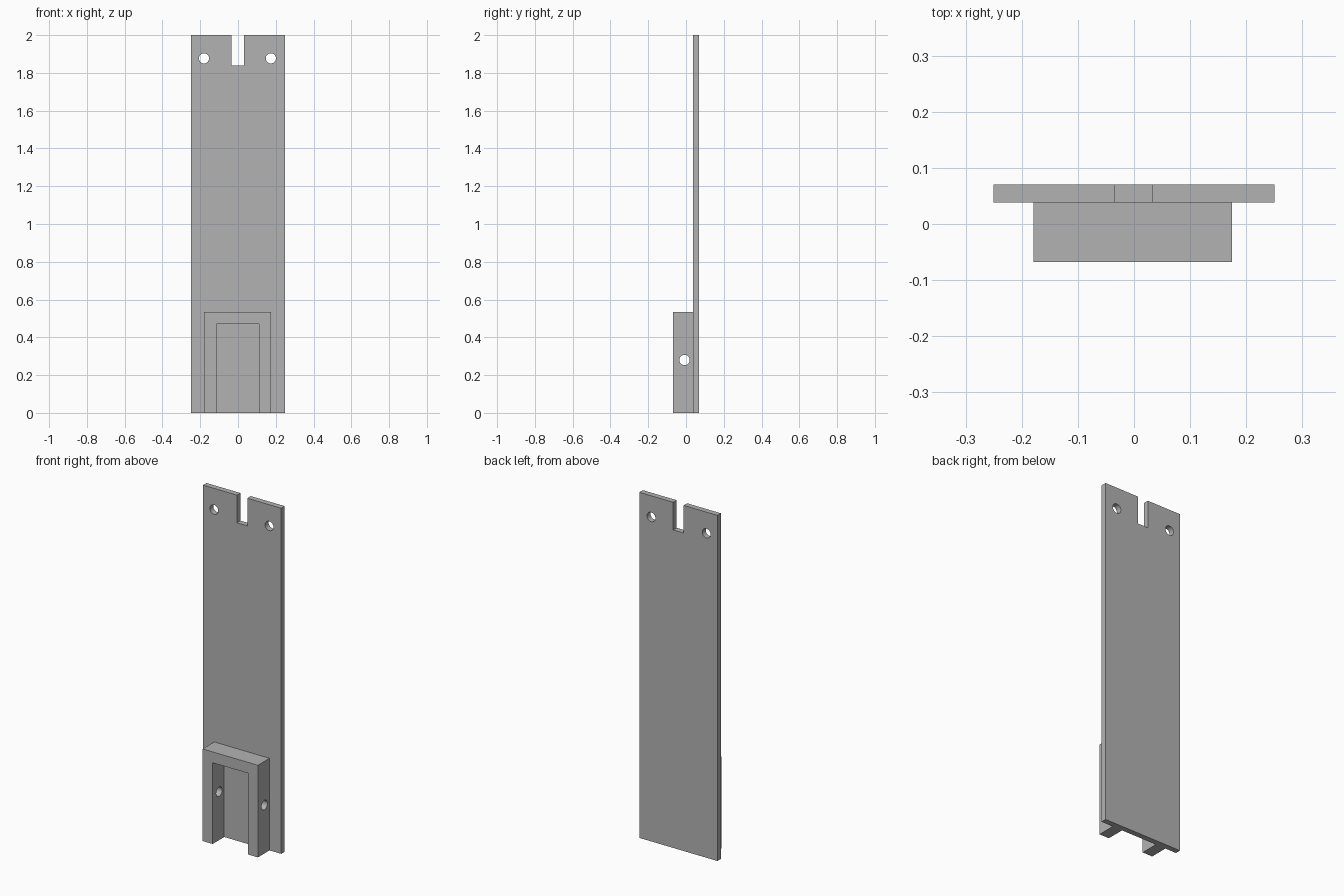
import bpy
import bmesh
from math import pi
from mathutils import Matrix, Vector

default = bpy.data.objects.get("Cube")
if default:
    bpy.data.objects.remove(default, do_unlink=True)

# One plain grey for the whole part
GREY = (0.45, 0.45, 0.45, 1.0)
grey = bpy.data.materials.new("plain_grey")
grey.use_nodes = True
grey.diffuse_color = GREY
grey.node_tree.nodes["Principled BSDF"].inputs["Base Color"].default_value = GREY

HOLE_RADIUS = 0.027


def finish(name, bm):
    bmesh.ops.recalc_face_normals(bm, faces=bm.faces[:])
    mesh = bpy.data.meshes.new(name)
    bm.to_mesh(mesh)
    bm.free()
    mesh.materials.append(grey)
    obj = bpy.data.objects.new(name, mesh)
    bpy.context.collection.objects.link(obj)
    return obj


def extruded(name, outline, y_front, y_back):
    """Extrude an x-z outline from y_front to y_back."""
    bm = bmesh.new()
    face = bm.faces.new([bm.verts.new((x, y_front, z)) for x, z in outline])
    grown = bmesh.ops.extrude_face_region(bm, geom=[face])["geom"]
    verts = [v for v in grown if isinstance(v, bmesh.types.BMVert)]
    bmesh.ops.translate(bm, verts=verts, vec=(0, y_back - y_front, 0))
    return finish(name, bm)


def drill(obj, centre, axis, depth):
    """Cut a round hole through obj along the given axis."""
    bm = bmesh.new()
    turn = Vector((0, 0, 1)).rotation_difference(Vector(axis)).to_matrix().to_4x4()
    bmesh.ops.create_cone(bm, cap_ends=True, segments=32, radius1=HOLE_RADIUS,
                          radius2=HOLE_RADIUS, depth=depth,
                          matrix=Matrix.Translation(centre) @ turn)
    cutter = finish("hole_cutter", bm)
    cutter.hide_render = True
    mod = obj.modifiers.new("hole", "BOOLEAN")
    mod.operation = "DIFFERENCE"
    mod.solver = "EXACT"
    mod.object = cutter
    bpy.context.view_layer.objects.active = obj
    bpy.ops.object.modifier_apply(modifier=mod.name)
    bpy.data.objects.remove(cutter, do_unlink=True)


def smooth_holes(obj):
    bpy.ops.object.select_all(action="DESELECT")
    obj.select_set(True)
    bpy.context.view_layer.objects.active = obj
    bpy.ops.object.shade_smooth_by_angle(angle=pi / 6)


# Long back plate with a slot in its top edge
plate = extruded("back_plate", [
    (-0.25, 0), (0.25, 0), (0.25, 2), (0.033, 2),
    (0.033, 1.84), (-0.034, 1.84), (-0.034, 2), (-0.25, 2)], 0.038, 0.07)
for x in (-0.18, 0.174):
    drill(plate, (x, 0.054, 1.877), (0, 1, 0), 0.2)

# Arch-shaped bracket at the foot, open below, with a cross hole in each leg
bracket = extruded("foot_bracket", [
    (-0.179, 0), (-0.115, 0), (-0.115, 0.47), (0.112, 0.47),
    (0.112, 0), (0.175, 0), (0.175, 0.533), (-0.179, 0.533)], -0.068, 0.038)
for x in (-0.147, 0.144):
    drill(bracket, (x, -0.008, 0.28), (1, 0, 0), 0.12)

for part in (plate, bracket):
    smooth_holes(part)
